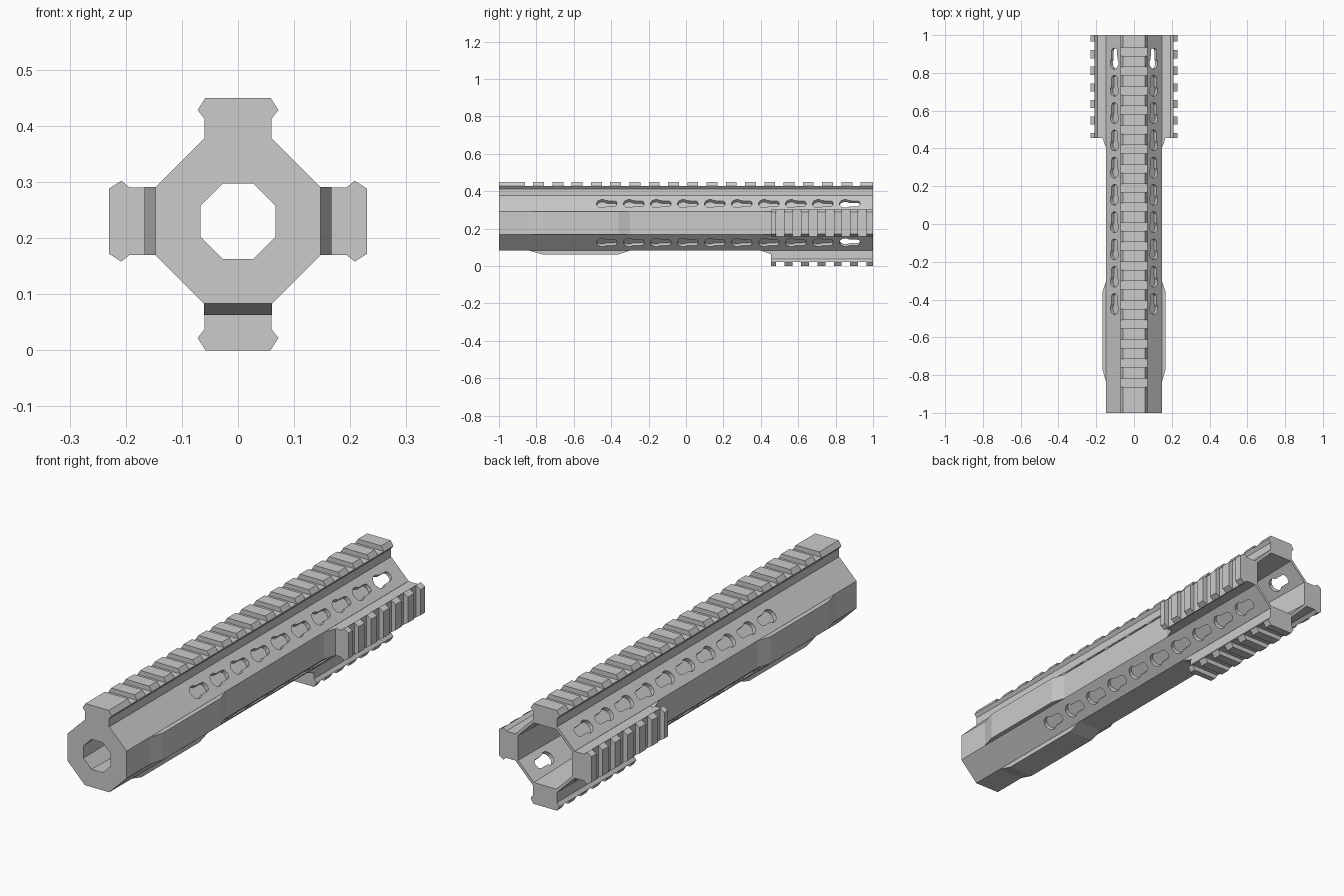
import bpy, bmesh, math
from mathutils import Matrix, Vector

if "Cube" in bpy.data.objects:
    bpy.data.objects.remove(bpy.data.objects["Cube"])

CZ = 0.23                      # height of the bore axis
APO = 0.147                    # octagon apothem


def around(angle):
    """Local frame (x across, y along, z outward) turned about the bore axis."""
    return Matrix.Translation((0, 0, CZ)) @ Matrix.Rotation(math.radians(angle), 4, 'Y')


def add_loft(bm, a, b):
    """Closed solid between two matching outlines."""
    va = [bm.verts.new(p) for p in a]
    vb = [bm.verts.new(p) for p in b]
    bm.faces.new(va)
    bm.faces.new(vb[::-1])
    n = len(va)
    for i in range(n):
        j = (i + 1) % n
        bm.faces.new((va[j], va[i], vb[i], vb[j]))


def finish(name, bm, matrix=Matrix.Identity(4)):
    bmesh.ops.transform(bm, matrix=matrix, verts=bm.verts)
    bmesh.ops.recalc_face_normals(bm, faces=bm.faces)
    me = bpy.data.meshes.new(name)
    bm.to_mesh(me)
    bm.free()
    ob = bpy.data.objects.new(name, me)
    bpy.context.collection.objects.link(ob)
    return ob


def cut(ob, cutter):
    cutter.hide_render = True
    mod = ob.modifiers.new("cut", 'BOOLEAN')
    mod.operation, mod.solver, mod.object = 'DIFFERENCE', 'EXACT', cutter
    bpy.context.view_layer.objects.active = ob
    bpy.ops.object.modifier_apply(modifier=mod.name)
    bpy.data.objects.remove(cutter, do_unlink=True)


def octagon(apothem, y):
    r = apothem / math.cos(math.pi / 8)
    return [Vector((r * math.cos(math.pi / 8 + k * math.pi / 4), y,
                    CZ + r * math.sin(math.pi / 8 + k * math.pi / 4))) for k in range(8)]


# Octagonal tube with a bore that widens toward the back
bm = bmesh.new()
rings = [[bm.verts.new(p) for p in octagon(a, y)]
         for a, y in ((APO, -1), (APO, 1), (0.134, 1), (0.067, -1))]
for i in range(4):
    for k in range(8):
        p, q = rings[i], rings[(i + 1) % 4]
        bm.faces.new((p[k], p[(k + 1) % 8], q[(k + 1) % 8], q[k]))
tube = finish("handguard_tube", bm)

# Keyhole slots in the four diagonal faces
outline = [(-0.025 + 0.031 * math.cos(math.radians(t)), 0.031 * math.sin(math.radians(t)))
           for t in range(45, 316, 30)]
outline += [(0.041, -0.021), (0.051, -0.015), (0.055, 0), (0.051, 0.015), (0.041, 0.021)]
bm = bmesh.new()
for angle in (45, 135, 225, 315):
    m = around(angle)
    for i in range(10):
        yc = -0.423 + i * 0.1444
        add_loft(bm, [m @ Vector((u, yc + v, APO - 0.019)) for v, u in outline],
                 [m @ Vector((u, yc + v, APO + 0.02)) for v, u in outline])
cut(tube, finish("slot_cutter", bm))


def rail(name, angle, tip, y0, y1, grooves):
    half = [(0.06, 0.141), (0.06, tip - 0.037), (0.072, tip - 0.022), (0.058, tip)]
    prof = half + [(-x, r) for x, r in reversed(half)]
    bm = bmesh.new()
    add_loft(bm, [(x, y0, r) for x, r in prof], [(x, y1, r) for x, r in prof])
    ob = finish(name, bm, around(angle))
    # Cross grooves
    bm = bmesh.new()
    for g in grooves:
        box = Matrix.Translation((0, g + 0.0225, tip + 0.029)) @ Matrix.Diagonal((0.3, 0.045, 0.1, 1))
        bmesh.ops.create_cube(bm, size=1, matrix=box)
    cut(ob, finish("groove_cutter", bm, around(angle)))


def pad(name, angle, pts):
    """Raised strip on a flat side, from a (y, outward) profile."""
    bm = bmesh.new()
    add_loft(bm, [(-0.0605, y, r) for y, r in pts], [(0.0605, y, r) for y, r in pts])
    finish(name, bm, around(angle))


# Full-length top rail
rail("top_rail", 0, 0.22, -1, 1, [-0.862 + 0.103 * i for i in range(18)])

# Short rails, their ramps and the grip pads on both sides and below
for side, angle in (("right", 90), ("bottom", 180), ("left", 270)):
    rail(side + "_rail", angle, 0.23, 0.455, 1, [0.4825 + 0.0875 * i for i in range(6)])
    pad(side + "_rail_ramp", angle, [(0.40, 0.143), (0.40, APO), (0.456, 0.167), (0.47, 0.167), (0.47, 0.143)])
    pad(side + "_grip_pad", angle, [(-0.84, 0.143), (-0.84, APO), (-0.77, 0.167),
                                    (-0.36, 0.167), (-0.30, APO), (-0.30, 0.143)])
